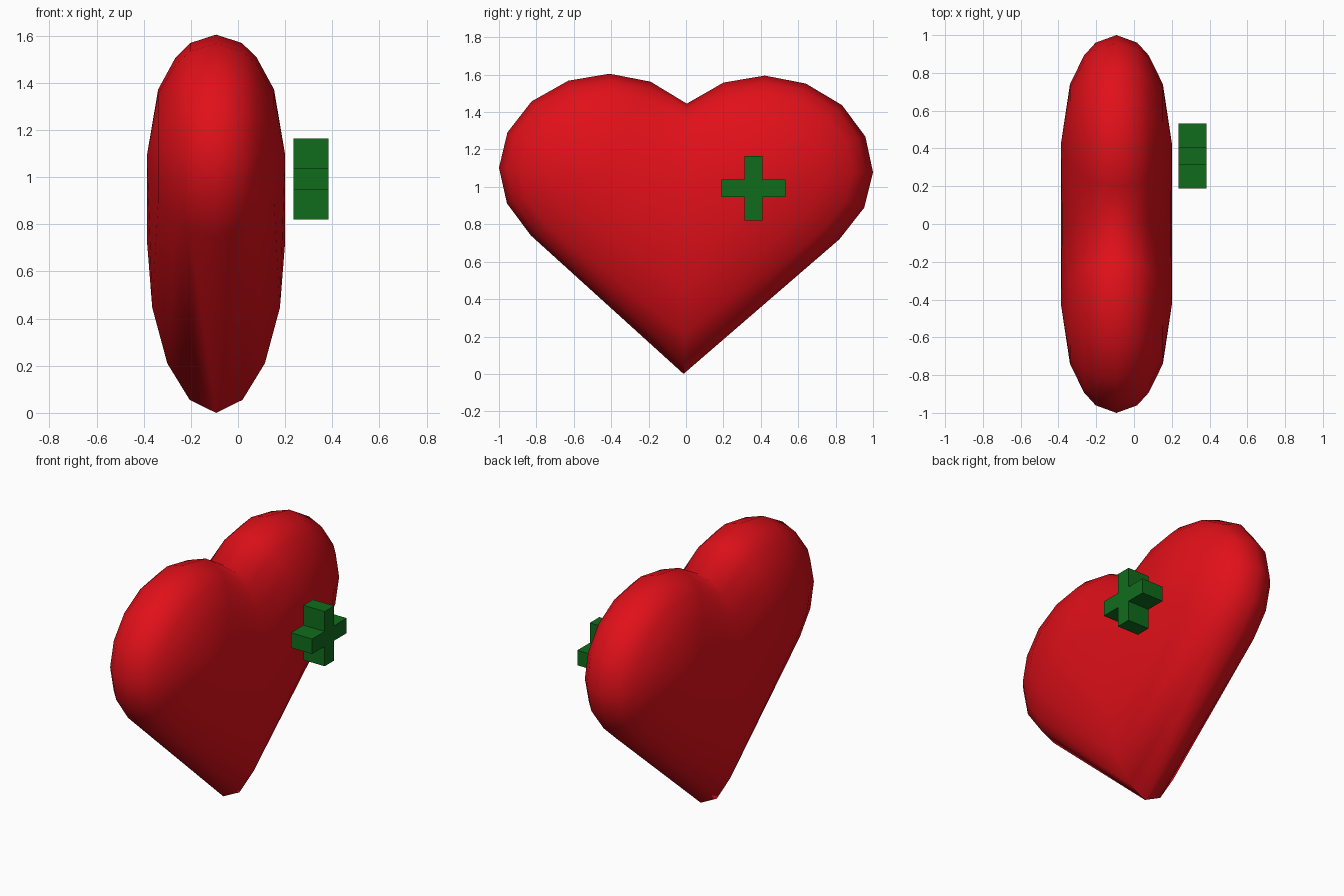
import bpy, bmesh
from mathutils import Matrix

if "Cube" in bpy.data.objects:
    bpy.data.objects.remove(bpy.data.objects["Cube"])

X0, Z0 = -0.093, 1.09          # mid-plane of the heart, height of the lobe centres


def finish(bm, name, color):
    bmesh.ops.remove_doubles(bm, verts=bm.verts, dist=1e-4)
    bmesh.ops.recalc_face_normals(bm, faces=bm.faces)
    me = bpy.data.meshes.new(name)
    bm.to_mesh(me)
    bm.free()
    ob = bpy.data.objects.new(name, me)
    bpy.context.collection.objects.link(ob)
    mat = bpy.data.materials.new(name + "_paint")
    mat.diffuse_color = (*color, 1)
    mat.use_nodes = True
    mat.node_tree.nodes["Principled BSDF"].inputs["Base Color"].default_value = mat.diffuse_color
    me.materials.append(mat)
    return ob


# Heart: half outline (lobe arc) shrinks toward the lobe centre while thickness grows
ARC = [(.825, .73), (.955, .90), (1.0, 1.09), (.957, 1.28), (.83, 1.447),
       (.635, 1.56), (.415, 1.60), (.195, 1.56)]
CY = 0.43
# per ring: (lobe inset, lobe depth, tip height, tip depth, notch height, notch depth)
RINGS = [(0, 0, 0, 0, 1.445, 0),
         (.07, .11, .055, .112, 1.42, .095),
         (.19, .172, .21, .207, 1.36, .16),
         (.456, .246, .447, .271, 1.23, .235),
         (1, .293, .725, .293, 1.02, .288)]

bm = bmesh.new()
for side in (1, -1):           # left and right lobes
    for face in (1, -1):       # both broad faces
        rows = []
        for s, d, tz, td, nz, nd in RINGS:
            pts = [(td, 0, tz)]
            pts += [(d, y + (CY - y) * s, z + (Z0 - z) * s) for y, z in ARC]
            pts += [(nd, 0, nz)]
            rows.append([bm.verts.new((X0 + face * x, side * y, z)) for x, y, z in pts])
        for a, b in zip(rows, rows[1:]):
            for i in range(len(a) - 1):
                bm.faces.new((a[i], a[i + 1], b[i + 1], b[i]))
        # flat centre between tip, lobe centre and notch
        bm.faces.new((rows[-1][0], rows[-1][1], rows[-1][-1]))
bmesh.ops.remove_doubles(bm, verts=bm.verts, dist=1e-4)
bmesh.ops.dissolve_degenerate(bm, edges=bm.edges, dist=1e-5)
# slight lean
bmesh.ops.rotate(bm, verts=bm.verts, cent=(0, 0, Z0), matrix=Matrix.Rotation(-0.012, 3, 'X'))
heart = finish(bm, "heart", (.75, .005, .01))
bpy.context.view_layer.objects.active = heart
heart.select_set(True)
bpy.ops.object.shade_smooth_by_angle(angle=1.0)

# Plus sign: twelve-sided outline extruded along x, floating off the face
bm = bmesh.new()
a, b = 0.172, 0.047
outline = [(a, -b), (a, b), (b, b), (b, a), (-b, a), (-b, b),
           (-a, b), (-a, -b), (-b, -b), (-b, -a), (b, -a), (b, -b)]
f = bm.faces.new([bm.verts.new((0.235, 0.361 + y, 0.992 + z)) for y, z in outline])
ext = bmesh.ops.extrude_face_region(bm, geom=[f], use_keep_orig=True)
bmesh.ops.translate(bm, vec=(0.148, 0, 0),
                    verts=[v for v in ext["geom"] if isinstance(v, bmesh.types.BMVert)])
finish(bm, "plus_sign", (.005, .15, .012))
